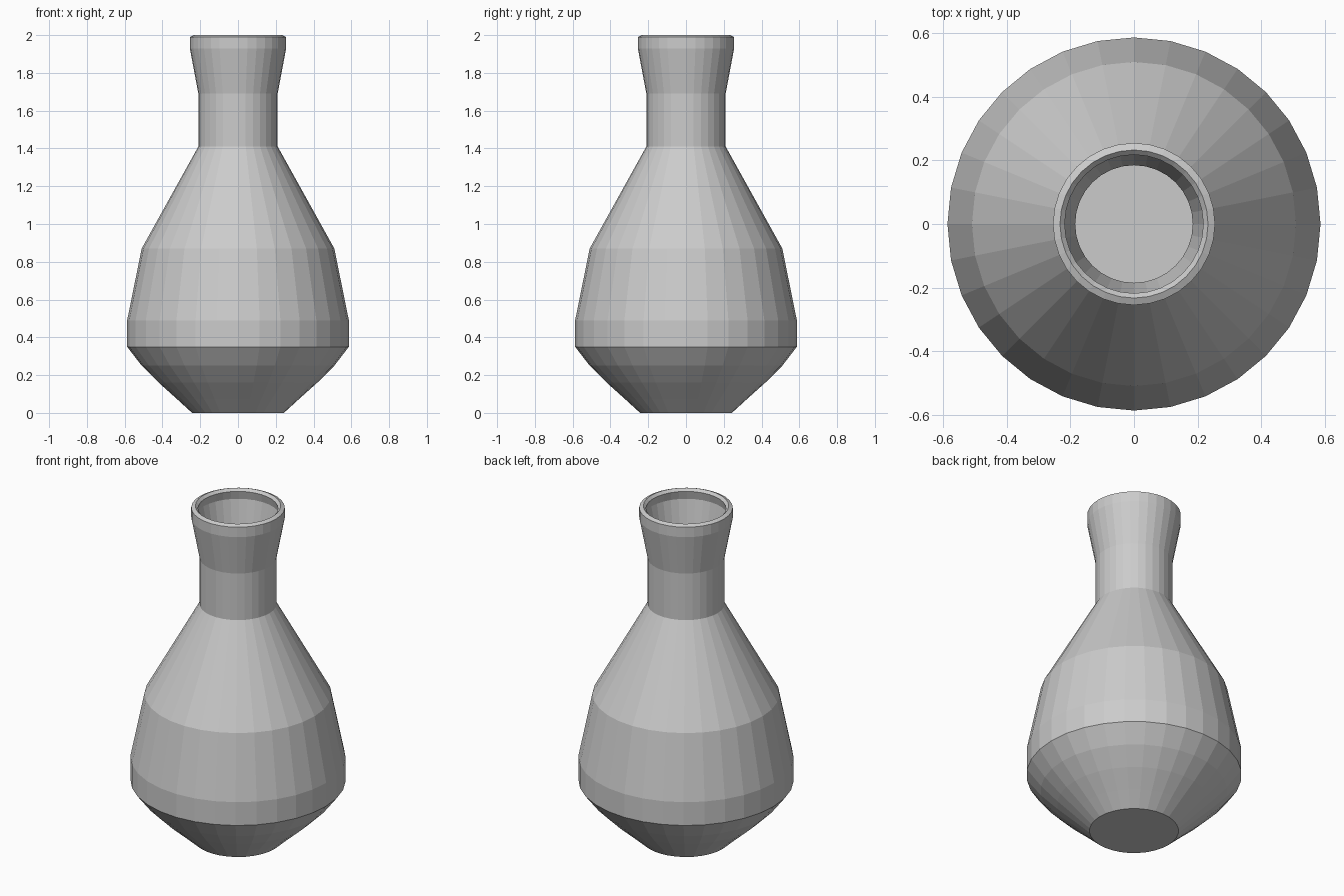
import bpy, bmesh
from math import cos, sin, tau

if "Cube" in bpy.data.objects:
    bpy.data.objects.remove(bpy.data.objects["Cube"])

SIDES = 32

# (radius, height) running up the outside, over the lip and down the inside
outer = [(0.243, 0), (0.325, 0.075), (0.42, 0.16), (0.51, 0.25), (0.587, 0.35),
         (0.587, 0.49), (0.51, 0.87), (0.21, 1.41), (0.21, 1.69), (0.255, 1.93),
         (0.255, 1.99)]
lip = [(0.233, 2.0), (0.218, 1.985)]
inner = [(0.23, 1.935), (0.185, 1.692), (0.185, 1.405), (0.487, 0.86), (0.562, 0.487),
         (0.562, 0.362), (0.493, 0.27), (0.403, 0.18), (0.308, 0.095), (0.233, 0.025)]


def lathe(name, profile):
    """Spin a profile round z, capping the first and last rings."""
    bm = bmesh.new()
    rings = [[bm.verts.new((r * cos(tau * i / SIDES), r * sin(tau * i / SIDES), z))
              for i in range(SIDES)] for r, z in profile]
    for a, b in zip(rings, rings[1:]):
        for i in range(SIDES):
            j = (i + 1) % SIDES
            bm.faces.new((a[i], a[j], b[j], b[i]))
    bm.faces.new(rings[0][::-1])
    bm.faces.new(rings[-1])
    mesh = bpy.data.meshes.new(name)
    bm.to_mesh(mesh)
    bm.free()
    obj = bpy.data.objects.new(name, mesh)
    bpy.context.collection.objects.link(obj)
    return obj


# Hollow vase with a flat foot and inside floor
lathe("vase", outer + lip + inner)
